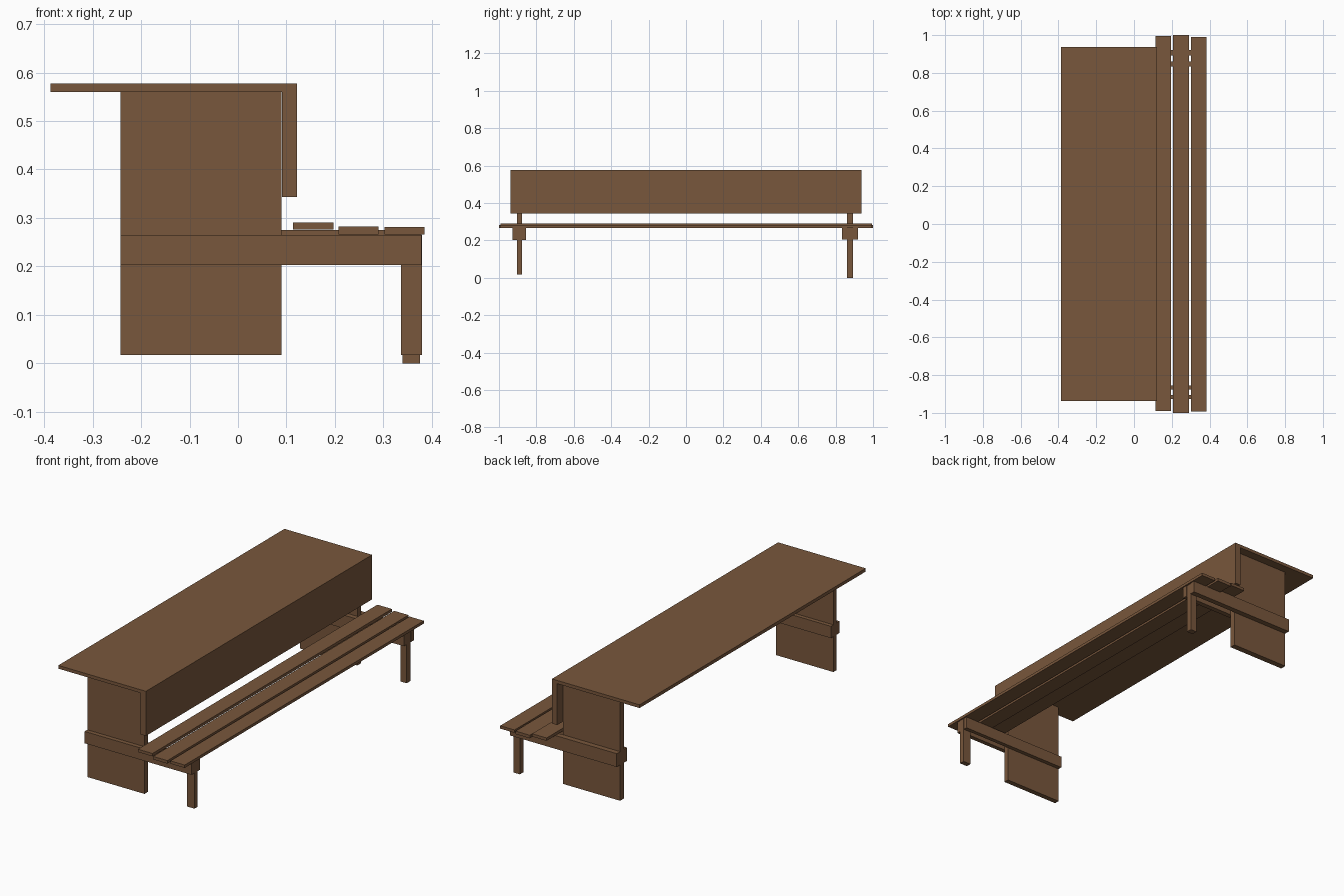
import bpy, bmesh

if "Cube" in bpy.data.objects:
    bpy.data.objects.remove(bpy.data.objects["Cube"])

wood = bpy.data.materials.new("brown_wood")
wood.diffuse_color = (0.19, 0.095, 0.045, 1)
wood.use_nodes = True
wood.node_tree.nodes["Principled BSDF"].inputs["Base Color"].default_value = wood.diffuse_color


def extrude_y(name, profile, y0, y1):
    """Extrude an (x, z) profile between two y positions."""
    bm = bmesh.new()
    face = bm.faces.new([bm.verts.new((x, y0, z)) for x, z in profile])
    res = bmesh.ops.extrude_face_region(bm, geom=[face])
    moved = [v for v in res["geom"] if isinstance(v, bmesh.types.BMVert)]
    bmesh.ops.translate(bm, vec=(0, y1 - y0, 0), verts=moved)
    bmesh.ops.recalc_face_normals(bm, faces=bm.faces)
    mesh = bpy.data.meshes.new(name)
    bm.to_mesh(mesh)
    bm.free()
    mesh.materials.append(wood)
    ob = bpy.data.objects.new(name, mesh)
    bpy.context.collection.objects.link(ob)
    return ob


def board(name, x0, x1, y0, y1, z0, z1):
    return extrude_y(name, [(x0, z0), (x1, z0), (x1, z1), (x0, z1)], y0, y1)


# Desk top with the hanging front apron, one L-shaped profile
extrude_y("desk_top_and_apron",
          [(-0.387, 0.56), (0.091, 0.56), (0.091, 0.343), (0.122, 0.343),
           (0.122, 0.577), (-0.387, 0.577)], -0.938, 0.938)

# End frames: panel and leg clamped between two rails
# (name, outer/inner rail y limits, panel y limits, rail z, leg x, leg bottom)
frames = [
    ("front", (-0.927, -0.904, -0.877, -0.856), (0.203, 0.265), (0.336, 0.380), 0.017),
    ("back", (0.835, 0.861, 0.892, 0.920), (0.205, 0.275), (0.340, 0.376), 0.0),
]
for side, (a, b, c, d), (rz0, rz1), (lx0, lx1), leg_z in frames:
    board(side + "_panel", -0.242, 0.090, b, c, 0.017, 0.561)
    board(side + "_leg", lx0, lx1, b, c, leg_z, rz1)
    board(side + "_rail_near", -0.242, 0.379, a, b, rz0, rz1)
    board(side + "_rail_far", -0.242, 0.379, c, d, rz0, rz1)

# Bench seat slats
board("seat_slat_inner", 0.113, 0.197, -0.991, 0.995, 0.276, 0.291)
board("seat_slat_middle", 0.207, 0.290, -1.0, 1.0, 0.266, 0.282)
board("seat_slat_outer", 0.302, 0.385, -0.992, 0.991, 0.266, 0.281)
